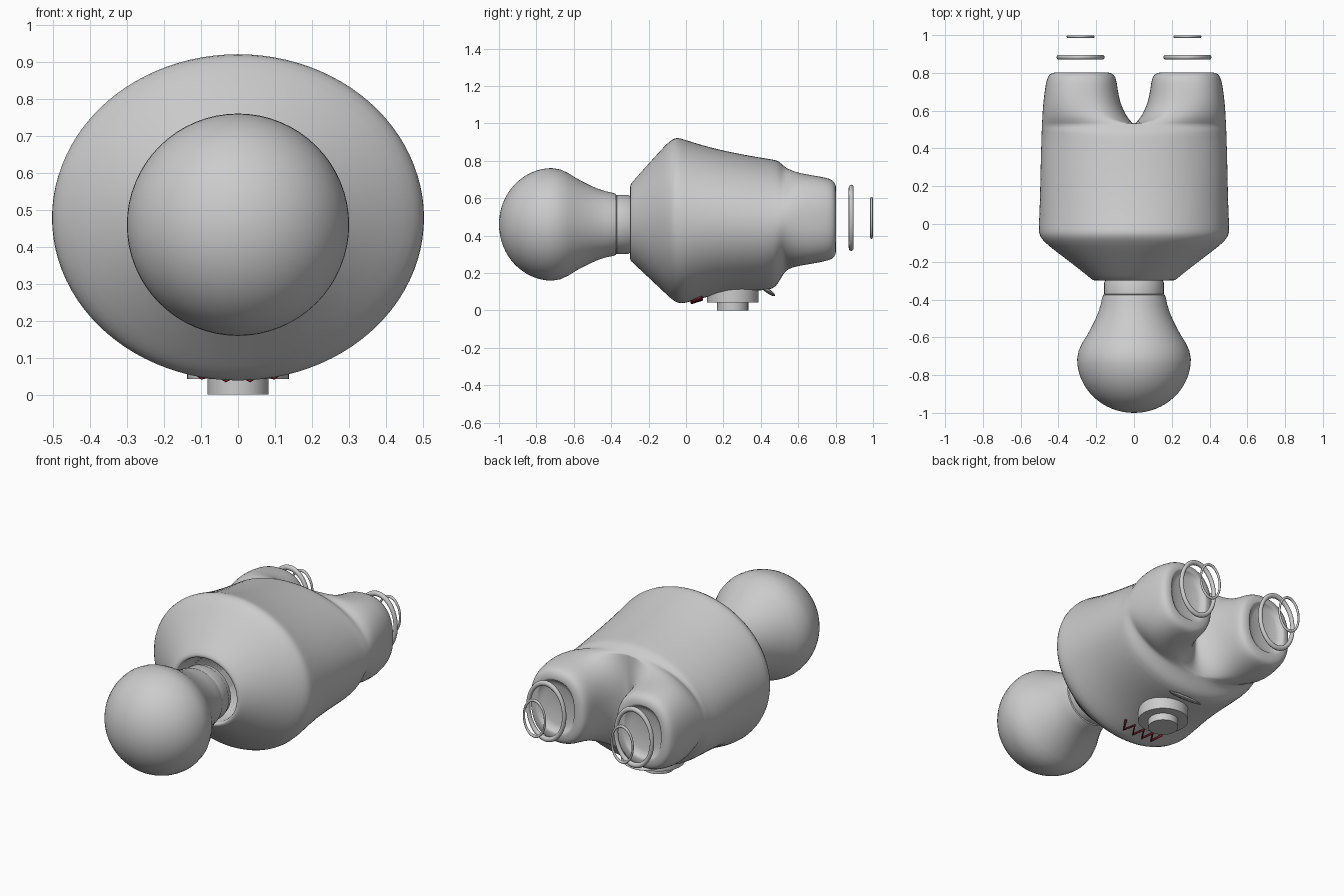
import bpy, bmesh
from math import sin, cos, pi, sqrt, copysign, radians

if "Cube" in bpy.data.objects:
    bpy.data.objects.remove(bpy.data.objects["Cube"])


def smooth(ob, angle=40):
    bpy.ops.object.select_all(action='DESELECT')
    ob.select_set(True)
    bpy.context.view_layer.objects.active = ob
    bpy.ops.object.shade_smooth_by_angle(angle=radians(angle))


def finish(bm, name):
    bmesh.ops.recalc_face_normals(bm, faces=bm.faces)
    me = bpy.data.meshes.new(name)
    bm.to_mesh(me)
    bm.free()
    ob = bpy.data.objects.new(name, me)
    bpy.context.collection.objects.link(ob)
    return ob


def loft(bm, rings):
    rows = [[bm.verts.new(p) for p in r] for r in rings]
    n = len(rows[0])
    for a, b in zip(rows, rows[1:]):
        for i in range(n):
            j = (i + 1) % n
            bm.faces.new((a[i], a[j], b[j], b[i]))
    bm.faces.new(rows[0])
    bm.faces.new(rows[-1])


def lathe_y(name, profile, zc=0.46, n=64):
    bm = bmesh.new()
    loft(bm, [[(r * cos(2 * pi * i / n), y, zc + r * sin(2 * pi * i / n))
               for i in range(n)] for y, r in profile])
    ob = finish(bm, name)
    smooth(ob)
    return ob


# Body: half section morphing from a half ellipse (blend 0) to a leg oval (blend 1)
def section(y, inner, outer, top, bottom, blend, n=48):
    zc, h = (top + bottom) / 2, (top - bottom) / 2
    cx, rx = (inner + outer) / 2, (outer - inner) / 2
    pts = []
    for i in range(n):
        t = 2 * pi * i / n
        c, s = cos(t), sin(t)
        dx = outer * c if c > 1e-6 else 0.0
        lx = cx + rx * copysign(abs(c) ** 0.85, c)
        lz = copysign(abs(s) ** 0.85, s)
        pts.append((dx + (lx - dx) * blend, y, zc + h * (s + (lz - s) * blend)))
    return pts


stations = [
    # cavity behind the neck, then rim
    (-0.10, 0, .20, .65, .28, 0), (-0.28, 0, .195, .65, .285, 0),
    (-0.298, 0, .197, .652, .283, 0), (-0.30, 0, .218, .67, .268, 0),
    (-0.285, 0, .232, .69, .255, 0),
    # shoulder cone and torso
    (-0.20, 0, .34, .785, .175, 0), (-0.11, 0, .462, .885, .09, 0),
    (-0.075, 0, .494, .916, .057, 0), (-0.045, 0, .506, .927, .038, 0),
    (-0.01, 0, .505, .914, .034, 0), (0.10, 0, .50, .88, .07, 0),
    (0.22, 0, .497, .85, .095, 0), (0.38, 0, .494, .82, .105, 0),
    (0.47, 0, .49, .807, .11, 0), (0.495, 0, .49, .80, .15, 0),
    # crotch and leg
    (0.525, 0, .488, .77, .20, 0), (0.545, .04, .487, .757, .222, .5),
    (0.60, .065, .484, .735, .238, .9), (0.68, .083, .477, .722, .25, 1),
    (0.75, .09, .466, .71, .264, 1), (0.785, .10, .455, .698, .275, 1),
    (0.80, .12, .437, .675, .295, 1), (0.803, .15, .41, .65, .33, 1),
    (0.802, .165, .395, .64, .345, 1), (0.77, .168, .392, .637, .348, 1),
]
bm = bmesh.new()
loft(bm, [section(*s) for s in stations])
wall = [f for f in bm.faces if all(v.co.x < 1e-5 for v in f.verts)]
bmesh.ops.delete(bm, geom=wall, context='FACES')
bmesh.ops.delete(bm, geom=[v for v in bm.verts if not v.link_faces], context='VERTS')
body = finish(bm, "body")
mir = body.modifiers.new("Mirror", 'MIRROR')
mir.use_clip = True
sub = body.modifiers.new("Subdivision", 'SUBSURF')
sub.levels = sub.render_levels = 1
for p in body.data.polygons:
    p.use_smooth = True

# Bulb head: spherical front, flared neck behind
bulb = [(-0.715 - 0.285 * cos(a), 0.301 * sin(a))
        for a in [0.02 + (pi / 2 - 0.02) * i / 16 for i in range(17)]]
bulb += [(-0.67, .293), (-0.63, .274), (-0.59, .249), (-0.55, .227), (-0.51, .207),
         (-0.47, .190), (-0.43, .177), (-0.395, .170), (-0.375, .163), (-0.37, .15)]
lathe_y("bulb_head", bulb)

# Neck collar
lathe_y("neck_collar", [(-0.385, .13), (-0.378, .15), (-0.37, .158), (-0.31, .158),
                        (-0.30, .152), (-0.28, .15)])

# Floating ovals behind each leg
for side, label in ((-1, "left"), (1, "right")):
    for part, y, rx, rz, tube in (("large_ring", .883, .116, .162, .013),
                                  ("small_ring", .992, .068, .104, .007)):
        mean = (rx + rz) / 2
        bpy.ops.mesh.primitive_torus_add(
            location=(side * .283, y, .495), rotation=(pi / 2, 0, 0),
            major_radius=mean, minor_radius=tube, major_segments=48, minor_segments=12)
        ob = bpy.context.object
        ob.name = f"{label}_{part}"
        ob.scale = (rx / mean, rz / mean, 1)
        smooth(ob)

# Stepped button underneath
for name, r, z0, z1 in (("button_base", .138, .042, .15), ("button_cap", .083, 0, .06)):
    bpy.ops.mesh.primitive_cylinder_add(vertices=48, radius=r, depth=z1 - z0,
                                        location=(0, .25, (z0 + z1) / 2))
    bpy.context.object.name = name
    smooth(bpy.context.object)

# Small fold under the crotch
bpy.ops.mesh.primitive_uv_sphere_add(segments=32, ring_count=16, radius=1,
                                     location=(0, .437, .105), rotation=(radians(-35), 0, 0))
fold = bpy.context.object
fold.name = "crotch_fold"
fold.scale = (.11, .048, .012)
smooth(fold)

# Red zigzag stitch on the underside
cu = bpy.data.curves.new("zigzag_stitch", 'CURVE')
cu.dimensions = '3D'
cu.bevel_depth = .007
cu.bevel_resolution = 1
cu.use_fill_caps = True
sp = cu.splines.new('POLY')
sp.points.add(8)
for i, p in enumerate(sp.points):
    x = -.13 + .26 * i / 8
    y = .03 if i % 2 else .085
    z = .475 - (.44 - .33 * y) * sqrt(1 - (x / .503) ** 2) - .006
    p.co = (x, y, z, 1)
zig = bpy.data.objects.new("zigzag_stitch", cu)
bpy.context.collection.objects.link(zig)
red = bpy.data.materials.new("dark_red")
red.diffuse_color = (.25, .02, .03, 1)
red.use_nodes = True
red.node_tree.nodes["Principled BSDF"].inputs["Base Color"].default_value = red.diffuse_color
cu.materials.append(red)
